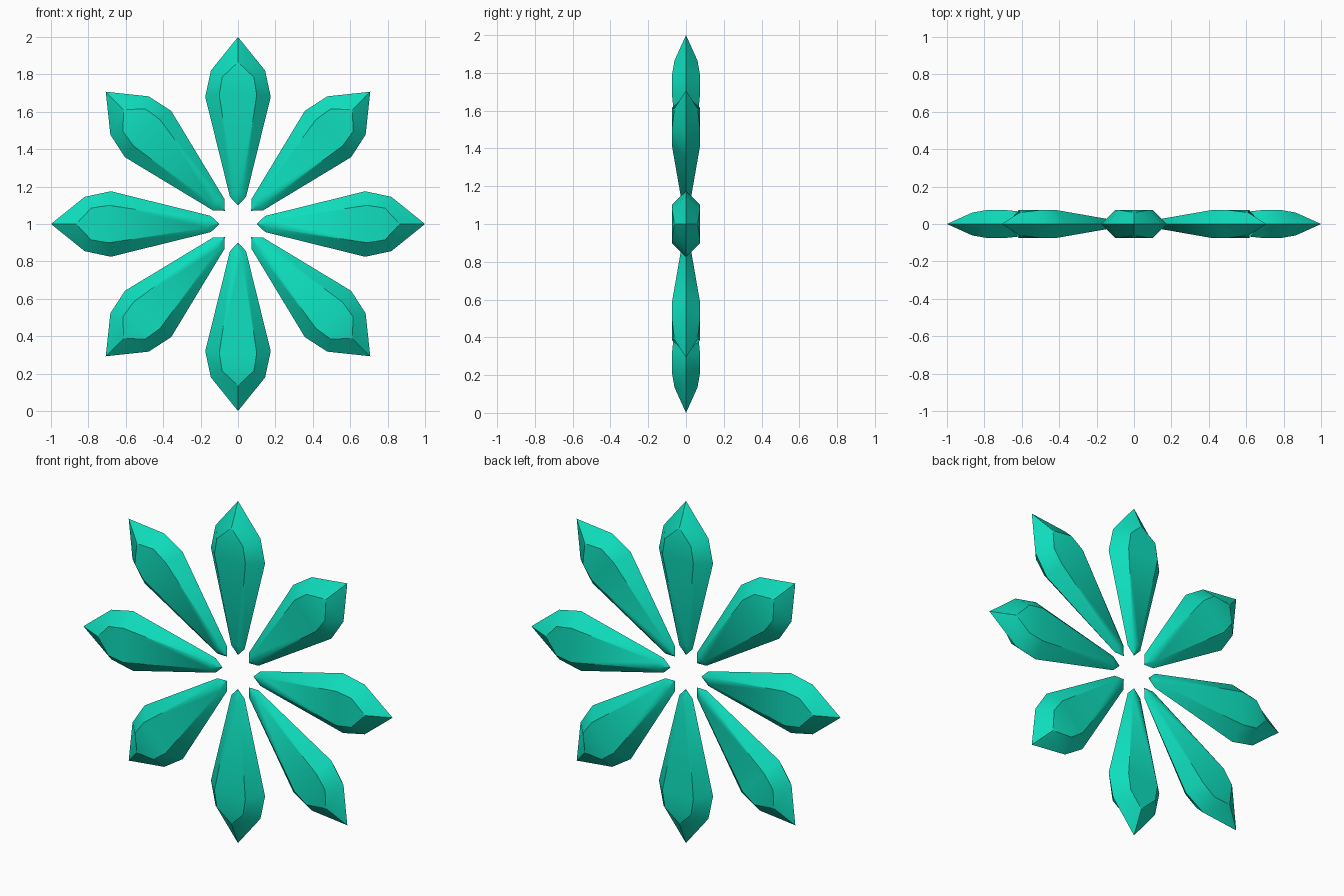
import bpy, bmesh, math
from mathutils import Matrix

cube = bpy.data.objects.get("Cube")
if cube:
    bpy.data.objects.remove(cube, do_unlink=True)

# Single turquoise colour
color = (0.0045, 0.73, 0.51, 1.0)
mat = bpy.data.materials.new("turquoise")
mat.use_nodes = True
mat.diffuse_color = color
bsdf = next(n for n in mat.node_tree.nodes if n.type == 'BSDF_PRINCIPLED')
bsdf.inputs["Base Color"].default_value = color

# Half outlines of a petal pointing up: (half width, depth, distance from centre)
RIM = [(0, 0, 0.10), (0.043, 0, 0.145), (0.175, 0, 0.68), (0.145, 0, 0.82), (0, 0, 1.0)]
FACET = [(0, 0.016, 0.135), (0.02, 0.02, 0.165), (0.10, 0.075, 0.69),
         (0.085, 0.075, 0.785), (0, 0.061, 0.865)]


def half_loop(bm, points, side, face):
    """Vertices of one half outline, mirrored by side (x) and face (y)."""
    return [bm.verts.new((x * side, y * face, z)) for x, y, z in points]


def petal_mesh():
    bm = bmesh.new()
    for face in (-1, 1):
        halves = []
        for side in (-1, 1):
            rim = half_loop(bm, RIM, side, face)
            facet = half_loop(bm, FACET, side, face)
            # bevelled band between the rim and the raised facet
            for i in range(len(RIM) - 1):
                bm.faces.new((rim[i], rim[i + 1], facet[i + 1], facet[i]))
            halves.append(facet)
        # raised facet: point, two long panels, point
        left, right = halves
        bm.faces.new((left[0], left[1], right[1]))
        bm.faces.new((left[1], left[2], right[2], right[1]))
        bm.faces.new((left[2], left[3], right[3], right[2]))
        bm.faces.new((left[3], left[4], right[3]))
    bmesh.ops.remove_doubles(bm, verts=bm.verts, dist=0.0005)
    bmesh.ops.recalc_face_normals(bm, faces=bm.faces)
    mesh = bpy.data.meshes.new("petal")
    bm.to_mesh(mesh)
    bm.free()
    mesh.materials.append(mat)
    return mesh


# Ring of eight petals
mesh = petal_mesh()
bpy.ops.object.select_all(action='DESELECT')
for i in range(8):
    petal = bpy.data.objects.new(f"petal_{i + 1}", mesh)
    bpy.context.collection.objects.link(petal)
    petal.matrix_world = (Matrix.Translation((0, 0, 1))
                          @ Matrix.Rotation(math.tau * i / 8, 4, 'Y'))
    if i == 0:
        petal.select_set(True)
        bpy.context.view_layer.objects.active = petal
        bpy.ops.object.shade_smooth_by_angle(angle=math.radians(30))
